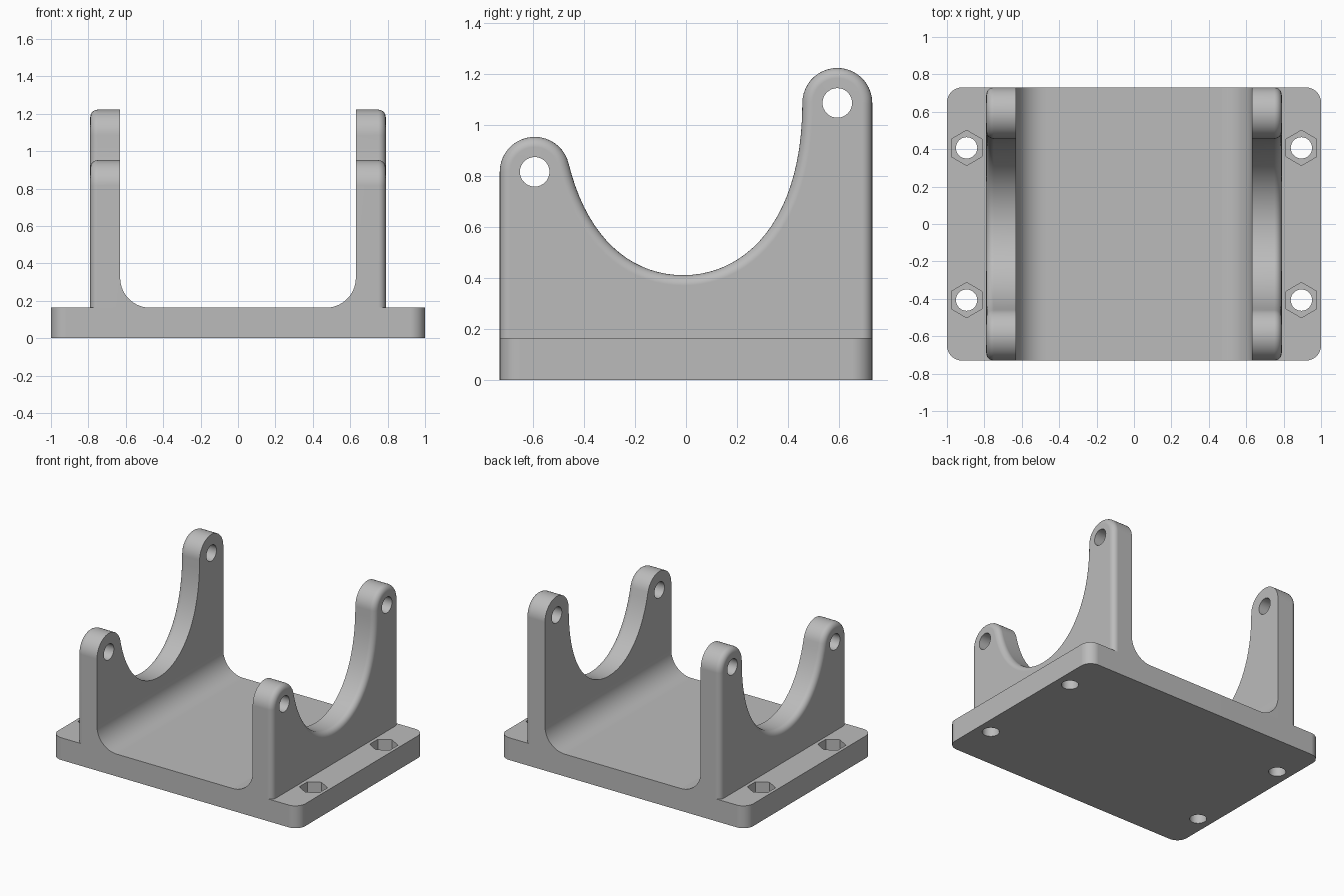
import bpy, bmesh, math
from mathutils import Vector

cube = bpy.data.objects.get("Cube")
if cube:
    bpy.data.objects.remove(cube, do_unlink=True)

# Main dimensions
HALF_Y, BASE_Z = 0.73, 0.163
WALL_IN, WALL_OUT, EDGE_R = 0.63, 0.79, 0.04
FILLET_R, LUG_R, PIN_R = 0.16, 0.137, 0.058
LOW_LUG, TALL_LUG = (LUG_R - HALF_Y, 0.815), (HALF_Y - LUG_R, 1.085)
BOLT_X, BOLT_Y, BOLT_R, NUT_R, NUT_DEPTH = 0.895, 0.407, 0.057, 0.094, 0.09

grey = bpy.data.materials.new("plain grey")
grey.use_nodes = True
colour = (0.5, 0.5, 0.5, 1)
grey.diffuse_color = colour
grey.node_tree.nodes["Principled BSDF"].inputs["Base Color"].default_value = colour


def arc(cx, cy, r, start, end, n):
    """Points along an arc, angles in degrees."""
    angles = [math.radians(start + (end - start) * i / n) for i in range(n + 1)]
    return [Vector((cx + r * math.cos(a), cy + r * math.sin(a))) for a in angles]


def bezier(a, b, c, d, n):
    """Points along a cubic curve."""
    a, b, c, d = map(Vector, (a, b, c, d))
    steps = [i / n for i in range(n + 1)]
    return [a * (1 - t)**3 + 3 * b * t * (1 - t)**2 + 3 * c * t * t * (1 - t) + d * t**3
            for t in steps]


def loft(name, rings):
    """Solid through rings of points that all have the same count."""
    bm = bmesh.new()
    loops = [[bm.verts.new(p) for p in ring] for ring in rings]
    bm.faces.new(loops[0])
    bm.faces.new(loops[-1])
    count = len(loops[0])
    for low, high in zip(loops, loops[1:]):
        for i in range(count):
            j = (i + 1) % count
            bm.faces.new((low[i], low[j], high[j], high[i]))
    bmesh.ops.recalc_face_normals(bm, faces=bm.faces)
    mesh = bpy.data.meshes.new(name)
    bm.to_mesh(mesh)
    bm.free()
    mesh.materials.append(grey)
    obj = bpy.data.objects.new(name, mesh)
    bpy.context.collection.objects.link(obj)
    return obj


def prism_z(name, outline, low, high):
    return loft(name, [[(p.x, p.y, z) for p in outline] for z in (low, high)])


def select(obj):
    bpy.ops.object.select_all(action="DESELECT")
    obj.select_set(True)
    bpy.context.view_layer.objects.active = obj


def cut(obj, cutter):
    """Subtract the cutter and discard it."""
    cutter.hide_render = True
    mod = obj.modifiers.new("hole", "BOOLEAN")
    mod.operation, mod.solver, mod.object = "DIFFERENCE", "EXACT", cutter
    select(obj)
    bpy.ops.object.modifier_apply(modifier=mod.name)
    bpy.data.objects.remove(cutter, do_unlink=True)


def finish(obj):
    select(obj)
    bpy.ops.object.shade_smooth_by_angle(angle=math.radians(30))
    mod = obj.modifiers.new("clean shading", "WEIGHTED_NORMAL")
    mod.keep_sharp = True


# Base plate with rounded corners
corner = 0.08
cx, cy = 1 - corner, HALF_Y - corner
outline = []
for i, (sx, sy) in enumerate([(1, 1), (-1, 1), (-1, -1), (1, -1)]):
    outline += arc(sx * cx, sy * cy, corner, 90 * i, 90 * i + 90, 8)
base = prism_z("base_plate", outline, 0, BASE_Z)

# Bolt holes with hexagonal nut pockets
for sx in (-1, 1):
    for sy in (-1, 1):
        x, y = sx * BOLT_X, sy * BOLT_Y
        cut(base, prism_z("nut_cutter", arc(x, y, NUT_R, 30, 330, 5),
                          BASE_Z - NUT_DEPTH, BASE_Z + 0.1))
        cut(base, prism_z("bolt_cutter", arc(x, y, BOLT_R, 0, 360, 32)[:-1], -0.1, BASE_Z + 0.1))
finish(base)

# Side wall outline: low lug, saddle, tall lug
low_arc = arc(*LOW_LUG, LUG_R, 180, 14, 20)
tall_arc = arc(*TALL_LUG, LUG_R, 180, 0, 22)
dip = (-0.01, 0.41)
saddle = bezier(low_arc[-1], (-0.39, 0.56), (-0.22, dip[1]), dip, 18)[1:]
saddle += bezier(dip, (0.23, dip[1]), (tall_arc[0].x, 0.62), tall_arc[0], 22)[1:-1]
profile = [Vector((-HALF_Y, BASE_Z))] + low_arc + saddle + tall_arc + [Vector((HALF_Y, BASE_Z))]
last = len(profile) - 1
normals = []
for i in range(last + 1):
    d = (profile[min(i + 1, last)] - profile[max(i - 1, 0)]).normalized()
    normals.append(Vector((-d.y, d.x)))
normals[0], normals[last] = Vector((-1, 0)), Vector((1, 0))

for side, label in ((1, "left"), (-1, "right")):
    # Wall whose outer edge is rounded over
    rings = [[(side * WALL_IN, p.x, p.y) for p in profile]]
    for k in range(7):
        a = math.pi / 2 * k / 6
        x = side * (WALL_OUT - EDGE_R + EDGE_R * math.sin(a))
        inset = EDGE_R * (1 - math.cos(a))
        rings.append([(x, *(p - n * inset)) for p, n in zip(profile, normals)])
    wall = loft(label + "_side_wall", rings)

    # Pin holes through both lugs
    for lug in (LOW_LUG, TALL_LUG):
        circle = arc(*lug, PIN_R, 0, 360, 32)[:-1]
        cut(wall, loft("pin_cutter", [[(side * x, p.x, p.y) for p in circle]
                                      for x in (WALL_IN - 0.1, WALL_OUT + 0.1)]))
    finish(wall)

    # Concave fillet between wall and floor
    section = [Vector((WALL_IN, BASE_Z))]
    section += arc(WALL_IN - FILLET_R, BASE_Z + FILLET_R, FILLET_R, 0, -90, 14)
    finish(loft(label + "_floor_fillet",
                [[(side * p.x, y, p.y) for p in section] for y in (-HALF_Y, HALF_Y)]))
